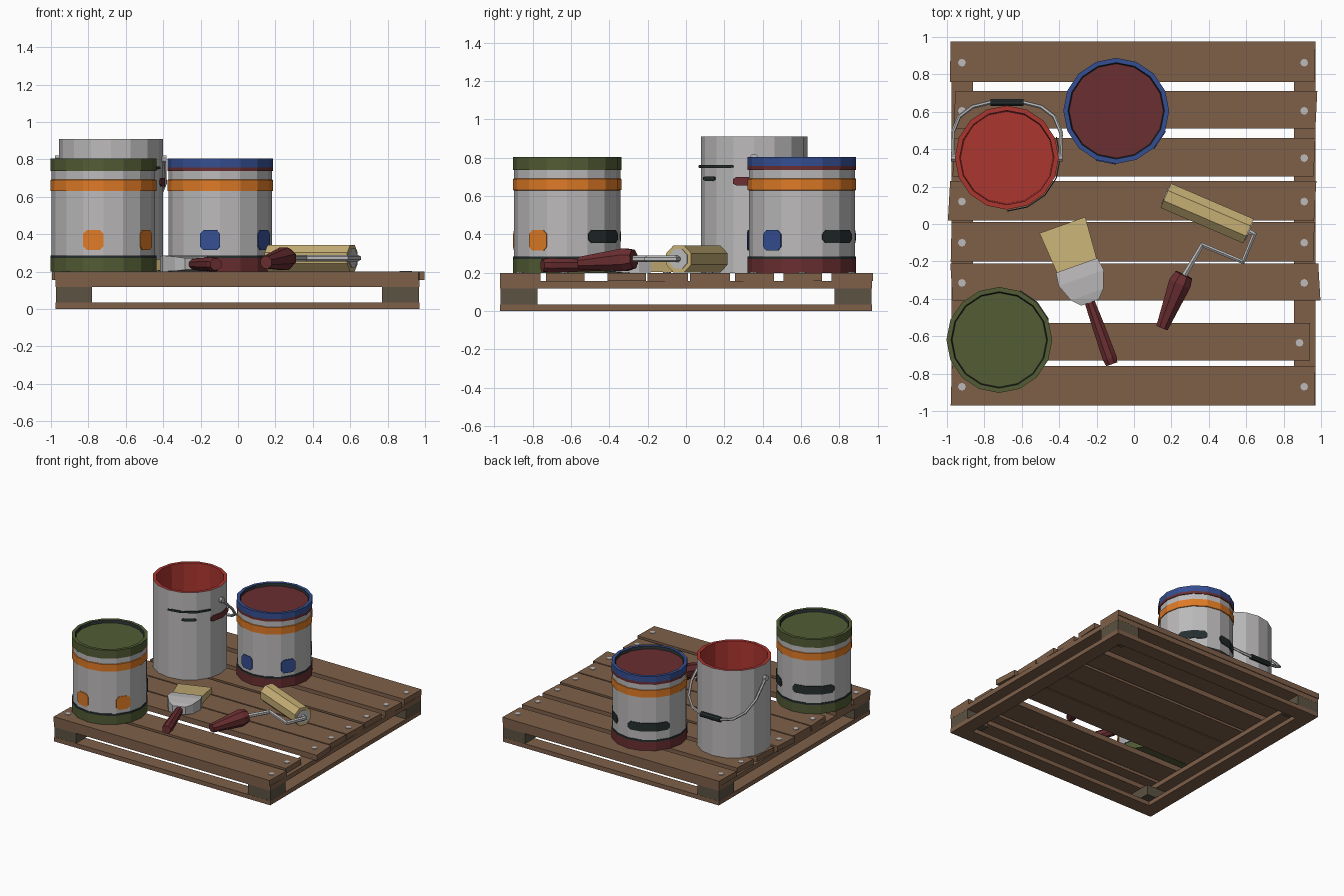
import bpy, bmesh, math
from mathutils import Vector

if "Cube" in bpy.data.objects:
    bpy.data.objects.remove(bpy.data.objects["Cube"])


def material(name, r, g, b):
    m = bpy.data.materials.new(name)
    lin = [((c / 255 + 0.055) / 1.055) ** 2.4 for c in (r, g, b)]
    m.diffuse_color = (*lin, 1)
    m.use_nodes = True
    m.node_tree.nodes["Principled BSDF"].inputs["Base Color"].default_value = m.diffuse_color
    return m


WOOD = material("brown wood", 126, 96, 73)
BLOCK = material("dark taupe wood", 92, 82, 66)
GREY = material("light grey metal", 188, 186, 187)
GREEN = material("olive green", 82, 92, 53)
ORANGE = material("orange", 222, 122, 38)
BLACK = material("near black", 38, 46, 47)
BLUE = material("blue", 53, 79, 146)
MAROON = material("dark red", 106, 46, 49)
RED = material("bright red", 172, 54, 48)
TAN = material("tan", 198, 175, 117)


def finish(name, bm, mats):
    bmesh.ops.recalc_face_normals(bm, faces=bm.faces)
    me = bpy.data.meshes.new(name)
    bm.to_mesh(me)
    bm.free()
    for m in mats:
        me.materials.append(m)
    ob = bpy.data.objects.new(name, me)
    bpy.context.collection.objects.link(ob)
    return ob


def skin(name, rings, mats):
    """Join equal-size rings into a capped solid; mats is one material or one per segment."""
    if not isinstance(mats, list):
        mats = [mats] * (len(rings) - 1)
    slots = list(dict.fromkeys(mats))
    bm = bmesh.new()
    vs = [[bm.verts.new(p) for p in ring] for ring in rings]
    n = len(vs[0])
    for a, b, m in zip(vs, vs[1:], mats):
        for i in range(n):
            j = (i + 1) % n
            bm.faces.new((a[i], a[j], b[j], b[i])).material_index = slots.index(m)
    bm.faces.new(vs[0]).material_index = slots.index(mats[0])
    bm.faces.new(vs[-1]).material_index = slots.index(mats[-1])
    return finish(name, bm, slots)


def box(name, x0, x1, y0, y1, z0, z1, mat, skew=0):
    ring = lambda z: [(x0, y0, z), (x1 - skew, y0, z), (x1, y1, z), (x0 + skew, y1, z)]
    return skin(name, [ring(z0), ring(z1)], mat)


def lathe(name, cx, cy, profile, mats, n=16):
    return skin(name, [[(cx + r * math.cos(2 * math.pi * i / n), cy + r * math.sin(2 * math.pi * i / n), z)
                        for i in range(n)] for r, z in profile], mats)


def loft(name, pts, radii, n, mats, up=(0, 0, 1)):
    """Round section swept along a path."""
    pts = [Vector(p) for p in pts]
    up = Vector(up)
    rings = []
    for i, p in enumerate(pts):
        before = (p - pts[i - 1]).normalized() if i else Vector()
        after = (pts[i + 1] - p).normalized() if i < len(pts) - 1 else Vector()
        t = (before + after).normalized()
        side = t.cross(up).normalized()
        top = side.cross(t)
        r = radii[i] if isinstance(radii, list) else radii
        angs = [2 * math.pi * (k + 0.5) / n for k in range(n)]
        rings.append([p + r * (side * math.cos(a) + top * math.sin(a)) for a in angs])
    return skin(name, rings, mats)


def patch(name, cx, cy, r, k0, k1, z0, z1, mat, chamfer=0.02):
    """Thin painted plate lying on facets k0..k1 of a 16-sided can."""
    cols = [k0, k0 + 0.18] + list(range(k0 + 1, k1)) + [k1 - 0.18, k1]
    bm = bmesh.new()
    prev = None
    for p in cols:
        k = math.floor(p)
        f = p - k
        a, b = [Vector((math.cos(q * math.pi / 8), math.sin(q * math.pi / 8))) for q in (k, k + 1)]
        v = a.lerp(b, f) * (r + 0.005)
        c = chamfer if p in (k0, k1) else 0
        cur = [bm.verts.new((cx + v.x, cy + v.y, z)) for z in (z0 + c, z1 - c)]
        if prev:
            bm.faces.new((prev[0], cur[0], cur[1], prev[1]))
        prev = cur
    ob = finish(name, bm, [mat])
    mod = ob.modifiers.new("thickness", 'SOLIDIFY')
    mod.thickness = 0.006
    mod.offset = -1


# Pallet: two perimeter frames with corner blocks between
for level, z0, z1 in (("bottom", 0, 0.035), ("top", 0.118, 0.156)):
    for s, side in ((-1, "front"), (1, "back")):
        box(f"{level}_{side}_rail", -0.975, 0.97, *sorted((s * 0.85, s * 0.97)), z0, z1, WOOD)
    box(f"{level}_left_rail", -0.975, -0.86, -0.85, 0.85, z0, z1, WOOD)
    box(f"{level}_right_rail", 0.855, 0.97, -0.85, 0.85, z0, z1, WOOD)
for x0, x1 in ((-0.974, -0.78), (0.77, 0.969)):
    for y0, y1 in ((-0.969, -0.775), (0.775, 0.969)):
        box("corner_block", x0, x1, y0, y1, 0.035, 0.118, BLOCK)

# Slats with uneven ends, each fixed by two screws
slats = [(0.76, 0.975, -0.985, 0.97, 0.005), (0.51, 0.71, -0.965, 0.98, 0.01),
         (0.255, 0.46, -0.97, 0.97, 0.01), (0.02, 0.23, -0.995, 0.975, 0.012),
         (-0.2, 0.01, -0.98, 0.965, 0.005), (-0.41, -0.21, -0.97, 0.985, -0.012),
         (-0.73, -0.53, -0.98, 0.94, 0), (-0.97, -0.76, -0.98, 0.97, 0.006)]
for y0, y1, x0, x1, skew in slats:
    box("slat", x0, x1, y0, y1, 0.156, 0.2, WOOD, skew)
    for x in (-0.92, min(0.91, x1 - 0.055)):
        lathe("screw", x, (y0 + y1) / 2 - 0.005, [(0.021, 0.195), (0.021, 0.204)], GREY, 8)


# Two closed paint cans
def paint_can(name, cx, cy, base, rim, under_rim, lid, mark):
    profile = [(0.283, 0.2), (0.283, 0.272), (0.283, 0.286), (0.277, 0.286), (0.277, 0.63), (0.283, 0.632),
               (0.283, 0.69), (0.277, 0.692), (0.277, 0.737), (0.283, 0.737), (0.283, 0.757), (0.283, 0.805),
               (0.258, 0.805), (0.252, 0.782), (0.24, 0.782)]
    mats = [base, BLACK, BLACK, GREY, ORANGE, ORANGE, ORANGE, GREY, under_rim, under_rim,
            rim, rim, BLACK, lid]
    lathe(name, cx, cy, profile, mats)
    for k in (-5, -2):
        patch(name + "_square_label", cx, cy, 0.277, k, k + 1, 0.315, 0.422, mark)
    for k0, k1 in ((1, 3), (4, 7)):
        patch(name + "_dark_label", cx, cy, 0.277, k0, k1, 0.355, 0.422, BLACK)


paint_can("green_can", -0.72, -0.62, GREEN, GREEN, GREEN, GREEN, ORANGE)
paint_can("blue_can", -0.095, 0.605, MAROON, BLUE, MAROON, MAROON, BLUE)

# Open bucket with red inside
BX, BY = -0.68, 0.355
lathe("bucket", BX, BY, [(0.278, 0.2), (0.278, 0.91), (0.252, 0.91), (0.246, 0.24), (0.1, 0.24)],
      [GREY, RED, RED, RED])
patch("bucket_line", BX, BY, 0.278, -4, -1, 0.747, 0.763, BLACK, 0.003)
patch("bucket_dark_mark", BX, BY, 0.278, -3, -2, 0.68, 0.703, BLACK, 0.005)
patch("bucket_red_mark", BX, BY, 0.278, -1, 1, 0.655, 0.7, MAROON, 0.01)

# Bucket handle hanging at the back
half = [(0.287, 0), (0.29, 0.45), (0.255, 0.74), (0.185, 0.92), (0.09, 1)]
arc = [(-u, t) for u, t in half] + [(u, t) for u, t in reversed(half)]
place = lambda u, t: (BX + u, BY + 0.295 * t, 0.8 - 0.28 * t)
normal = (0, 0.28, 0.295)
loft("bucket_handle", [place(u, t) for u, t in arc], 0.011, 6, GREY, normal)
loft("bucket_grip", [place(-0.088, 1), place(0.088, 1)], 0.021, 8, BLACK, normal)
for s in (-1, 1):
    loft("handle_pivot", [(BX + s * 0.26, BY, 0.8), (BX + s * 0.298, BY, 0.8)], 0.022, 8, GREY)

# Paint brush lying flat: u runs from handle end to bristle tip
AXIS, ACROSS = Vector((-0.335, 0.942, 0)), Vector((0.942, 0.335, 0))
ORIGIN = Vector((-0.12, -0.745, 0))


def slab(name, stations, mat):
    rings = []
    for u, w, z0, z1 in stations:
        rings.append([ORIGIN + AXIS * u + ACROSS * s * w + Vector((0, 0, z))
                      for s, z in ((-1, z0), (1, z0), (1, z1), (-1, z1))])
    skin(name, rings, mat)


slab("brush_bristles", [(0.54, 0.112, 0.205, 0.27), (0.785, 0.13, 0.203, 0.245)], TAN)
slab("brush_ferrule", [(0.345, 0.05, 0.21, 0.272), (0.39, 0.092, 0.203, 0.28), (0.484, 0.128, 0.201, 0.286),
                       (0.556, 0.118, 0.201, 0.28)], GREY)
loft("brush_handle", [ORIGIN + AXIS * u + Vector((0, 0, 0.239)) for u in (-0.005, 0.03, 0.2, 0.36)],
     [0.034, 0.041, 0.036, 0.029], 8, MAROON)

# Paint roller
Z = 0.272
A, B = Vector((0.17, 0.152, Z)), Vector((0.612, -0.038, Z))
d = (B - A).normalized()
loft("roller_sleeve", [A, B], 0.077, 8, TAN)
loft("roller_core", [A - d * 0.005, B + d * 0.006], 0.055, 8, GREY)
loft("roller_wire", [(0.255, -0.3, Z), (0.365, -0.112, Z), (0.582, -0.203, Z), (0.643, -0.055, Z),
                     B - d * 0.02], 0.017, 6, GREY)
loft("roller_handle", [(0.15, -0.555, 0.25), (0.245, -0.318, 0.268), (0.267, -0.272, 0.272)],
     [0.035, 0.065, 0.052], 8, MAROON)
